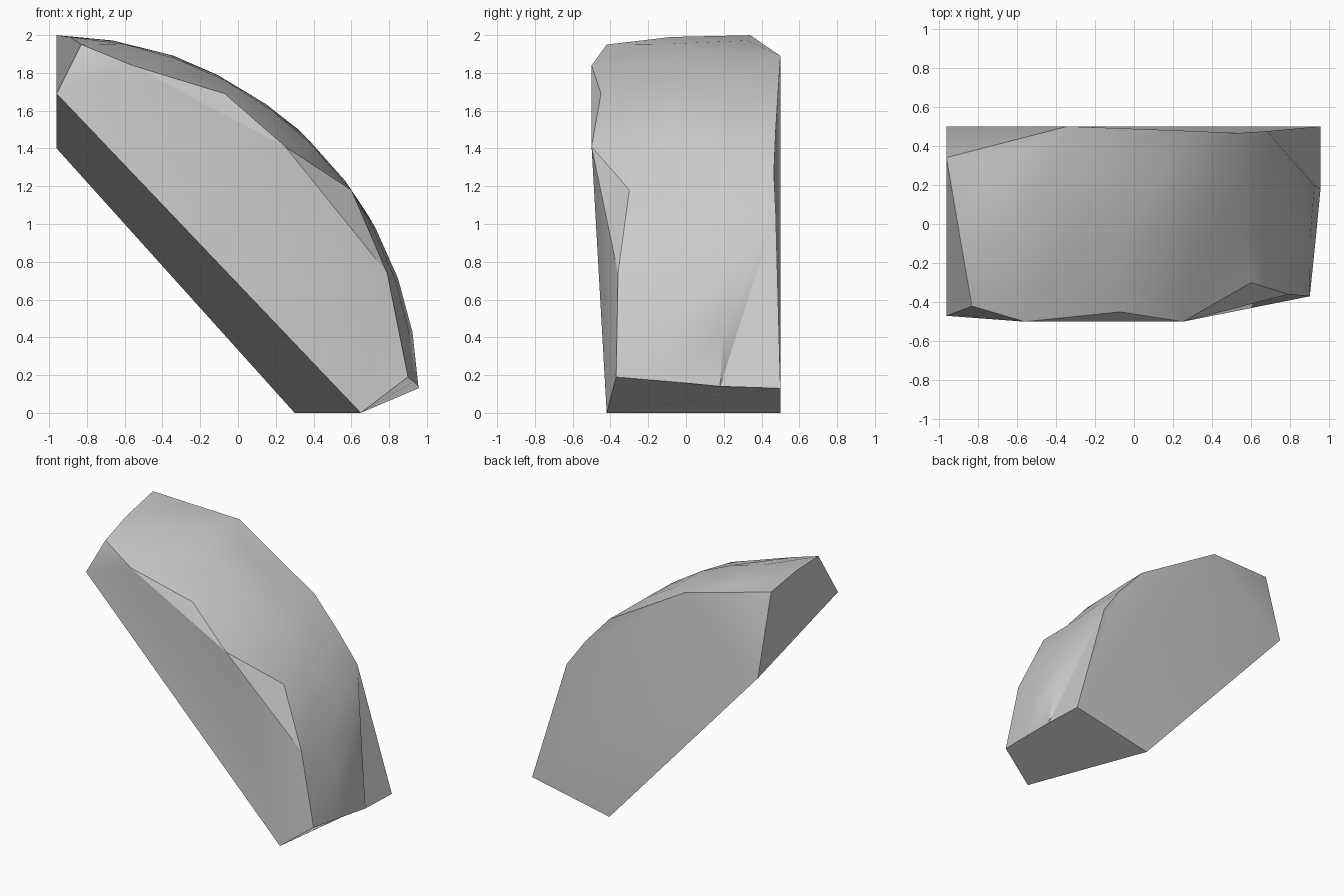
import bpy
import bmesh
from math import atan2, cos, sin, radians
from mathutils import Vector

default_cube = bpy.data.objects.get("Cube")
if default_cube:
    bpy.data.objects.remove(default_cube, do_unlink=True)

# One plain stone colour
stone = bpy.data.materials.new("stone grey")
stone.use_nodes = True
stone_colour = (0.6, 0.6, 0.6, 1.0)
stone.diffuse_color = stone_colour
stone.node_tree.nodes["Principled BSDF"].inputs["Base Color"].default_value = stone_colour

bm = bmesh.new()
AXIS_X = -1.0  # the curved outer surface turns around this line


def rim(points):
    return [bm.verts.new(point) for point in points]


def arc(first_angle, last_angle, first_y, last_y, radius, taper, steps=11):
    """Row of vertices over the curved surface, shrinking slightly to its end."""
    row = []
    for step in range(steps):
        t = step / (steps - 1)
        angle = radians(first_angle + (last_angle - first_angle) * t)
        reach = radius - taper * t ** 3
        y = first_y + (last_y - first_y) * t
        row.append(bm.verts.new((AXIS_X + reach * cos(angle), y, reach * sin(angle))))
    return row


def turn(vert):
    return atan2(vert.co.z, vert.co.x - AXIS_X)


def face(*verts):
    return bm.faces.new(verts)


def zip_rows(row_a, row_b):
    """Fill the strip between two rows with triangles, following the turn."""
    i = j = 0
    while i < len(row_a) - 1 or j < len(row_b) - 1:
        a_done, b_done = i == len(row_a) - 1, j == len(row_b) - 1
        if b_done or (not a_done and turn(row_a[i + 1]) > turn(row_b[j + 1])):
            face(row_a[i], row_b[j], row_a[i + 1])
            i += 1
        else:
            face(row_a[i], row_b[j], row_b[j + 1])
            j += 1


# Chipped front rim, two smooth rows, and back rim of the curved surface
front = rim([(-0.83, -0.42, 1.95), (-0.56, -0.5, 1.84), (-0.07, -0.45, 1.69),
             (0.25, -0.5, 1.41), (0.6, -0.3, 1.18), (0.79, -0.36, 0.74),
             (0.9, -0.37, 0.19)])
centre = arc(86.8, 4.9, -0.08, -0.08, 1.993, 0.056)
crown = arc(88.85, 4.1, 0.34, 0.18, 2.0, 0.04)
back = rim([(-0.34, 0.5, 1.89), (0.32, 0.475, 1.5), (0.53, 0.465, 1.27),
            (0.68, 0.475, 1.06), (0.955, 0.5, 0.13)])
for row_a, row_b in ((front, centre), (centre, crown), (crown, back)):
    zip_rows(row_a, row_b)

# Corners of the slanted underside
top_front, top_back, low_front, low_back = rim([
    (-0.96, -0.47, 1.69), (-0.96, 0.5, 1.4), (0.65, -0.42, 0), (0.3, 0.5, 0)])
face(top_front, top_back, low_back, low_front)

# Front side with its chips
face(top_front, front[0], front[1])
face(front[1], front[2], front[3])
face(top_front, front[1], front[3], low_front)
face(front[3], front[4], front[5])
face(front[3], front[5], low_front)
face(front[5], front[6], low_front)

# Back side with a shallow hollow along its rim
face(top_back, back[0], back[4], low_back)
face(back[0], back[1], back[2])
face(back[0], back[2], back[4])
face(back[2], back[3], back[4])

# Upper end, chipped back corner and base
face(top_back, top_front, front[0], centre[0], crown[0])
face(top_back, crown[0], back[0])
face(low_back, low_front, front[-1], centre[-1], crown[-1], back[-1])

bmesh.ops.recalc_face_normals(bm, faces=bm.faces)
mesh = bpy.data.meshes.new("rock_slab")
bm.to_mesh(mesh)
bm.free()
mesh.materials.append(stone)
rock = bpy.data.objects.new("rock_slab", mesh)
bpy.context.collection.objects.link(rock)

# Smooth curved surface, sharp broken edges
bpy.ops.object.select_all(action="DESELECT")
rock.select_set(True)
bpy.context.view_layer.objects.active = rock
bpy.ops.object.shade_smooth_by_angle(angle=radians(30))
